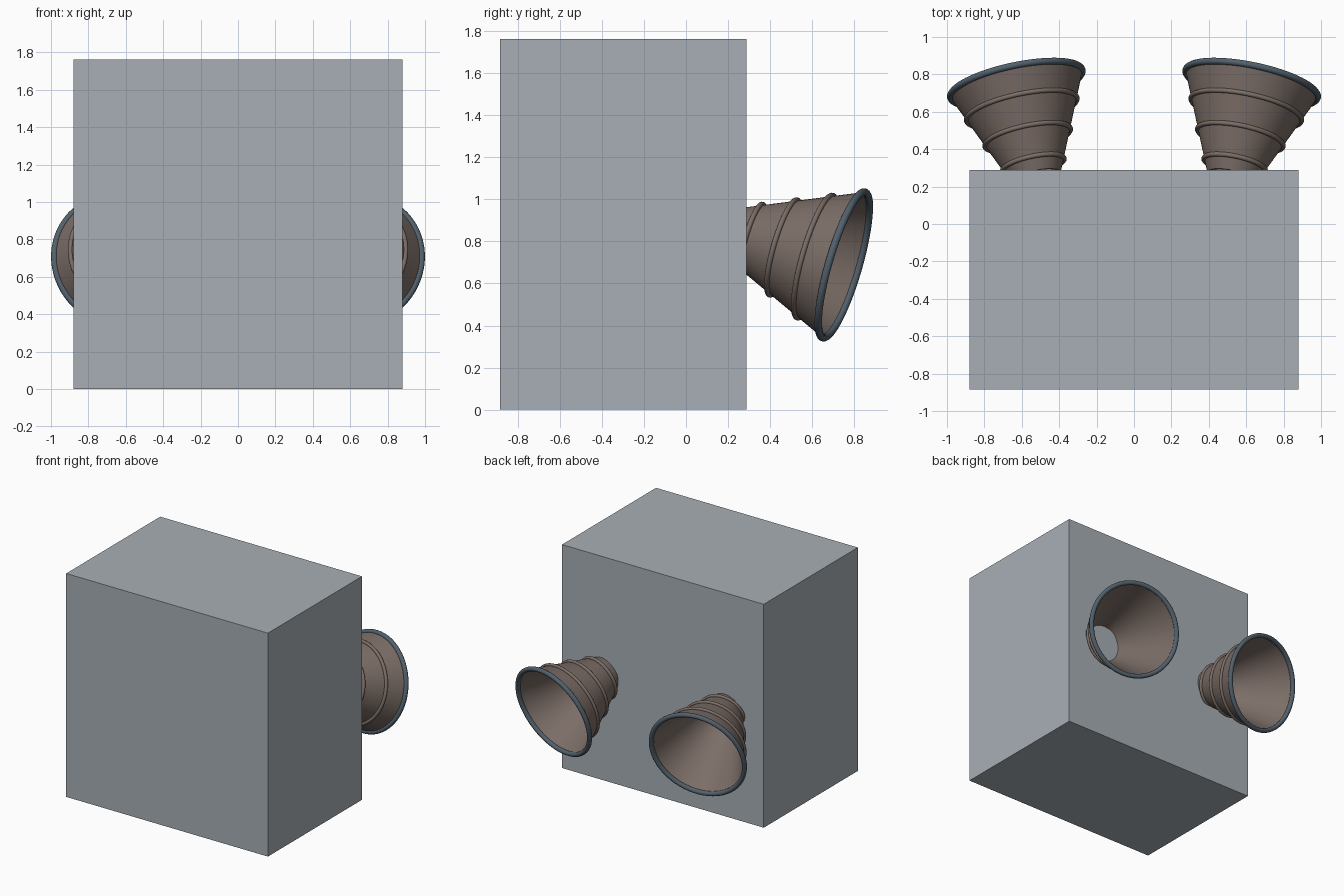
import bpy
import bmesh
import math
from mathutils import Vector, Matrix

if "Cube" in bpy.data.objects:
    bpy.data.objects.remove(bpy.data.objects["Cube"], do_unlink=True)


def material(name, color):
    mat = bpy.data.materials.new(name)
    mat.use_nodes = True
    mat.diffuse_color = (*color, 1)
    mat.node_tree.nodes["Principled BSDF"].inputs["Base Color"].default_value = (*color, 1)
    return mat


body_grey = material("light blue grey", (0.39, 0.43, 0.46))
nozzle_brown = material("warm brown", (0.20, 0.155, 0.135))
rim_slate = material("dark slate", (0.085, 0.12, 0.15))


def lathe(name, profile, mat, matrix, segments=64):
    """Revolve a closed (radius, height) profile about local z."""
    bm = bmesh.new()
    verts = [bm.verts.new((r, 0, h)) for r, h in profile]
    edges = [bm.edges.new((verts[i - 1], verts[i])) for i in range(len(verts))]
    bmesh.ops.spin(bm, geom=verts + edges, cent=(0, 0, 0), axis=(0, 0, 1),
                   angle=math.tau, steps=segments, use_merge=True)
    bmesh.ops.remove_doubles(bm, verts=bm.verts, dist=0.0001)
    bmesh.ops.recalc_face_normals(bm, faces=bm.faces)
    mesh = bpy.data.meshes.new(name)
    bm.to_mesh(mesh)
    bm.free()
    obj = bpy.data.objects.new(name, mesh)
    bpy.context.collection.objects.link(obj)
    obj.data.materials.append(mat)
    obj.matrix_world = matrix
    bpy.ops.object.select_all(action="DESELECT")
    obj.select_set(True)
    bpy.context.view_layer.objects.active = obj
    bpy.ops.object.shade_smooth_by_angle(angle=math.radians(40))
    return obj


def circle(radius, height, tube, count=12):
    return [(radius + tube * math.cos(math.tau * i / count),
             height + tube * math.sin(math.tau * i / count)) for i in range(count)]


# Box body
bpy.ops.mesh.primitive_cube_add(size=1, location=(0, -0.298, 0.881))
body = bpy.context.object
body.name = "box_body"
body.scale = (1.76, 1.172, 1.762)
body.data.materials.append(body_grey)

# Flared nozzles, local z runs out through the mouth
MOUTH, SLOPE, DEPTH, WALL = 0.36, 0.425, 0.53, 0.01


def cone_radius(depth):
    return MOUTH - SLOPE * depth


for side, sign in (("left", 1), ("right", -1)):
    axis = Vector((0.21 * sign, 1, -0.29))
    matrix = (Matrix.Translation((0.629 * sign, 0.75, 0.688))
              @ axis.to_track_quat("Z", "Y").to_matrix().to_4x4())
    shell = [(MOUTH, 0), (cone_radius(DEPTH), -DEPTH),
             (cone_radius(DEPTH) - WALL, -DEPTH), (MOUTH - WALL, 0)]
    lathe(f"{side}_nozzle_cone", shell, nozzle_brown, matrix)
    lathe(f"{side}_nozzle_rim", circle(MOUTH, 0, 0.018), rim_slate, matrix)
    # Raised bands around the cone
    for i, depth in enumerate((0.145, 0.305, 0.46)):
        lathe(f"{side}_nozzle_band_{i + 1}",
              circle(cone_radius(depth) + 0.004, -depth, 0.013), nozzle_brown, matrix)
